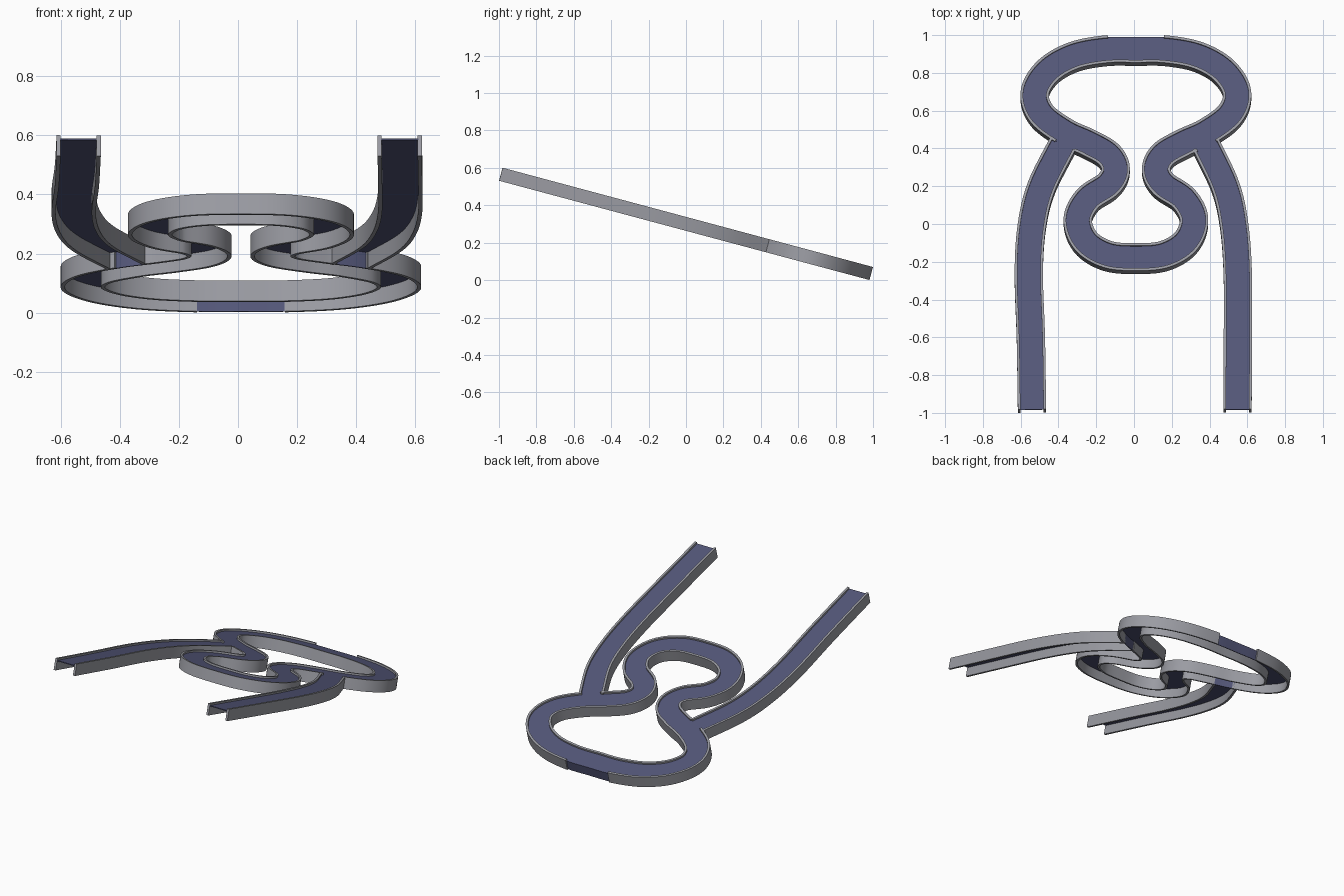
import bpy, bmesh, math
from mathutils import Vector

if "Cube" in bpy.data.objects:
    bpy.data.objects.remove(bpy.data.objects["Cube"])

TILT = math.radians(15)
C, S = math.cos(TILT), math.sin(TILT)
HALF, RIM, DEPTH = 0.075, 0.014, 0.072
CX = 0.01


def material(name, col):
    m = bpy.data.materials.new(name)
    m.diffuse_color = (*col, 1)
    m.use_nodes = True
    m.node_tree.nodes["Principled BSDF"].inputs["Base Color"].default_value = m.diffuse_color
    return m


BLUE = material("slate_blue", (0.09, 0.097, 0.195))
GREY = material("light_grey", (0.33, 0.335, 0.37))


def smooth(pts, closed, n=10):
    """Catmull-Rom curve in the track plane, from top-view points."""
    p = [Vector((x, y / C)) for x, y in pts]
    if not closed:
        p = [2 * p[0] - p[1]] + p + [2 * p[-1] - p[-2]]
    k = len(p)
    out = []
    for i in (range(k) if closed else range(1, k - 2)):
        a, b, c, d = (p[(i + j) % k] for j in (-1, 0, 1, 2))
        for s in range(n):
            t = s / n
            out.append(0.5 * (2 * b + (c - a) * t + (2 * a - 5 * b + 4 * c - d) * t * t
                              + (3 * b - a - 3 * c + d) * t ** 3))
    if not closed:
        out.append(p[-2])
    return out


def sweep(name, path, closed, a, b, lo, hi, mat, keep=lambda x, y: True):
    """Box section between side offsets a..b and heights lo..hi, along kept segments."""
    bm = bmesh.new()
    n = len(path)
    rings, mids = [], []
    for i, q in enumerate(path):
        nxt = path[(i + 1) % n] if closed or i < n - 1 else q
        prv = path[i - 1] if closed or i > 0 else q
        t = (nxt - prv).normalized()
        side = Vector((t.y, -t.x))
        ring = []
        for o, h in ((a, lo), (b, lo), (b, hi), (a, hi)):
            r = q + side * o
            ring.append(bm.verts.new((r.x, r.y * C + h * S, 0.338 - r.y * S + h * C)))
        rings.append(ring)
        mids.append(q + side * (a + b) / 2)
    segs = n if closed else n - 1
    on = []
    for i in range(segs):
        m = (mids[i] + mids[(i + 1) % n]) / 2
        on.append(keep(m.x - CX, m.y * C))
    for i in range(segs):
        if not on[i]:
            continue
        r0, r1 = rings[i], rings[(i + 1) % n]
        for j in range(4):
            bm.faces.new((r0[j], r0[(j + 1) % 4], r1[(j + 1) % 4], r1[j]))
        if (not closed and i == 0) or not on[i - 1]:
            bm.faces.new(r0)
        if (not closed and i == segs - 1) or not on[(i + 1) % segs]:
            bm.faces.new(r1[::-1])
    bmesh.ops.delete(bm, geom=[v for v in bm.verts if not v.link_faces], context='VERTS')
    bmesh.ops.recalc_face_normals(bm, faces=bm.faces)
    me = bpy.data.meshes.new(name)
    bm.to_mesh(me)
    bm.free()
    me.materials.append(mat)
    ob = bpy.data.objects.new(name, me)
    bpy.context.collection.objects.link(ob)
    bpy.ops.object.select_all(action='DESELECT')
    ob.select_set(True)
    bpy.context.view_layer.objects.active = ob
    bpy.ops.object.shade_smooth_by_angle(angle=math.radians(30))


# closed keyhole-shaped loop: right half, mirrored to the left
half = [(0, .928), (.16, .926), (.33, .893), (.465, .815), (.535, .70), (.50, .585),
        (.375, .49), (.25, .432), (.145, .37), (.107, .292), (.145, .213), (.255, .135),
        (.308, .026), (.265, -.09), (.15, -.16), (0, -.174)]
pts = [(CX + x, y) for x, y in half] + [(CX - x, y) for x, y in half[-2:0:-1]]
loop = smooth(pts, True)


# openings in the loop's outer wall: far end and the two arm junctions
def opening(x, y):
    return (abs(x) < .155 and y > .9) or (.325 < abs(x) < .43 and .34 < y < .52)


IN = HALF - RIM
# travelling clockwise, the inner side is +, the outer side is -
sweep("loop_floor", loop, True, -IN - .002, IN + .002, -.016, -.011, BLUE)
sweep("loop_inner_wall", loop, True, IN, HALF, -DEPTH, 0, GREY)
sweep("loop_outer_wall", loop, True, -HALF, -IN, -DEPTH, 0, GREY,
      lambda x, y: not opening(x, y))
sweep("loop_opening_skirt", loop, True, -IN - .006, -IN, -DEPTH, -.011, BLUE, opening)

# two approach arms
arms = {
    "left_arm": [(-.54, -.98), (-.546, -.6), (-.557, -.25), (-.54, 0), (-.49, .2), (-.378, .425)],
    "right_arm": [(.548, -.98), (.55, -.6), (.549, -.25), (.53, 0), (.485, .2), (.38, .425)],
}
for name, p in arms.items():
    path = smooth(p, False)
    sweep(name + "_floor", path, False, -IN - .002, IN + .002, -.016, -.011, BLUE)
    sweep(name + "_wall_a", path, False, -HALF, -IN, -DEPTH, 0, GREY)
    sweep(name + "_wall_b", path, False, IN, HALF, -DEPTH, 0, GREY)
